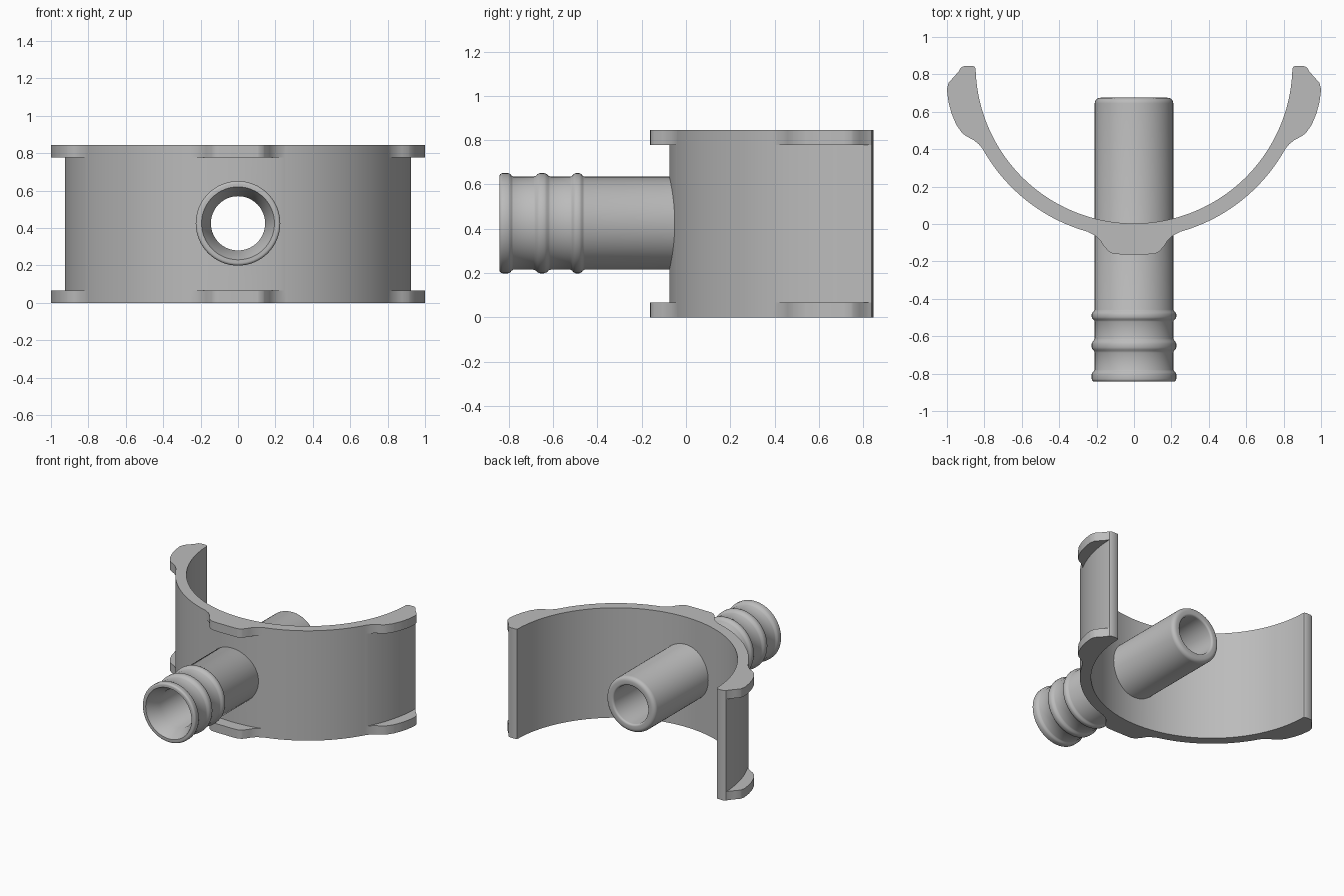
import bpy, bmesh, math
from mathutils import Vector, Matrix

cube = bpy.data.objects.get("Cube")
if cube:
    bpy.data.objects.remove(cube, do_unlink=True)

grey = bpy.data.materials.new("plain grey")
grey.use_nodes = True
COLOUR = (0.5, 0.5, 0.5, 1)
grey.diffuse_color = COLOUR
grey.node_tree.nodes["Principled BSDF"].inputs["Base Color"].default_value = COLOUR

HEIGHT, LIP = 0.845, 0.067
CENTRE_Y, INNER, OUTER = 0.85, 0.847, 0.925
AXIS_Z = 0.425


def make_object(name, bm):
    bmesh.ops.remove_doubles(bm, verts=bm.verts, dist=0.0001)
    bmesh.ops.recalc_face_normals(bm, faces=bm.faces)
    mesh = bpy.data.meshes.new(name)
    bm.to_mesh(mesh)
    bm.free()
    mesh.materials.append(grey)
    ob = bpy.data.objects.new(name, mesh)
    bpy.context.collection.objects.link(ob)
    return ob


def activate(ob):
    bpy.ops.object.select_all(action='DESELECT')
    ob.select_set(True)
    bpy.context.view_layer.objects.active = ob


def smooth(ob):
    activate(ob)
    bpy.ops.object.shade_smooth_by_angle(angle=math.radians(32))


def interpolate(knots, a):
    for (a0, r0), (a1, r1) in zip(knots, knots[1:]):
        if a <= a1:
            return r0 + (r1 - r0) * (a - a0) / (a1 - a0)
    return knots[-1][1]


# Half outline of the lips: angle from the front centre, radius
lip_outline = [(0, 1.012), (6.2, 1.016), (7.8, 1.006), (9.5, 0.98), (11, 0.953),
               (12.8, 0.936), (15.5, OUTER), (61, OUTER), (63, 0.932), (65, 0.947),
               (67, 0.974), (68.4, 0.988), (71.4, 1.002), (75, 1.009), (78.6, 1.011),
               (82.6, 1.0086), (84.5, 0.996), (86.5, 0.96), (88, 0.937),
               (89.2, 0.925), (89.7, 0.905)]
bore_outline = [(0, INNER), (88.5, INNER), (89.3, 0.85), (89.7, 0.862)]
half = sorted({a for a, r in lip_outline + bore_outline} | set(range(0, 88, 2)))
angles = [-a for a in reversed(half) if a] + half


def polar(a, r, z):
    t = math.radians(a)
    return Vector((r * math.sin(t), CENTRE_Y - r * math.cos(t), z))


# Half-round band with a lip along its top and bottom edges
bm = bmesh.new()
rows = []
for a in angles:
    wide = interpolate(lip_outline, abs(a))
    narrow = min(wide, OUTER)
    inside = interpolate(bore_outline, abs(a))
    section = [(inside, 0), (wide, 0), (wide, LIP), (narrow, LIP),
               (narrow, HEIGHT - LIP), (wide, HEIGHT - LIP), (wide, HEIGHT),
               (inside, HEIGHT), (inside, HEIGHT - LIP), (inside, LIP)]
    rows.append([bm.verts.new(polar(a, r, z)) for r, z in section])
for p, q in zip(rows, rows[1:]):
    for i in range(len(p)):
        j = (i + 1) % len(p)
        bm.faces.new((p[i], p[j], q[j], q[i]))
for row in (rows[0], rows[-1]):
    bm.faces.new(row)
band = make_object("half_round_band", bm)

# Opening in the band for the pipe
bm = bmesh.new()
bmesh.ops.create_cone(bm, cap_ends=True, segments=64, radius1=0.19, radius2=0.19, depth=0.6,
                      matrix=Matrix.Translation((0, 0, AXIS_Z)) @ Matrix.Rotation(math.pi / 2, 4, 'X'))
cutter = make_object("pipe_hole_cutter", bm)
cutter.hide_render = True
mod = band.modifiers.new("pipe hole", 'BOOLEAN')
mod.operation, mod.solver, mod.object = 'DIFFERENCE', 'EXACT', cutter
activate(band)
bpy.ops.object.modifier_apply(modifier=mod.name)
bpy.data.objects.remove(cutter, do_unlink=True)
smooth(band)

# Hollow pipe with ribs, turned from a profile of (y, radius)
PIPE, BORE, RIB = 0.21, 0.145, 0.226


def rib(y, w):
    shape = [(-1, 0), (-0.75, 0.25), (-0.55, 0.75), (-0.25, 1),
             (0.25, 1), (0.55, 0.75), (0.75, 0.25), (1, 0)]
    return [(y + w * u, PIPE + (RIB - PIPE) * v) for u, v in shape]


def corner(y, r, size, start):
    return [(y + size * math.cos(math.radians(start - d)),
             r + size * math.sin(math.radians(start - d))) for d in range(0, 91, 18)]


profile = [(-0.74, BORE), (-0.825, 0.187), (-0.843, 0.195)]
profile += corner(-0.828, RIB - 0.015, 0.015, 180)
profile += [(-0.803, RIB), (-0.793, 0.222), (-0.787, 0.214), (-0.78, PIPE)]
profile += rib(-0.65, 0.038) + rib(-0.49, 0.032)
profile += corner(0.645, PIPE - 0.03, 0.03, 90)
profile += corner(0.66, BORE + 0.015, 0.015, 0)

bm = bmesh.new()
SEGMENTS = 64
rings = []
for k in range(SEGMENTS):
    t = 2 * math.pi * k / SEGMENTS
    rings.append([bm.verts.new((r * math.cos(t), y, AXIS_Z + r * math.sin(t))) for y, r in profile])
for k in range(SEGMENTS):
    p, q = rings[k], rings[(k + 1) % SEGMENTS]
    for i in range(len(p)):
        j = (i + 1) % len(p)
        bm.faces.new((p[i], p[j], q[j], q[i]))
pipe = make_object("ribbed_pipe", bm)
smooth(pipe)
